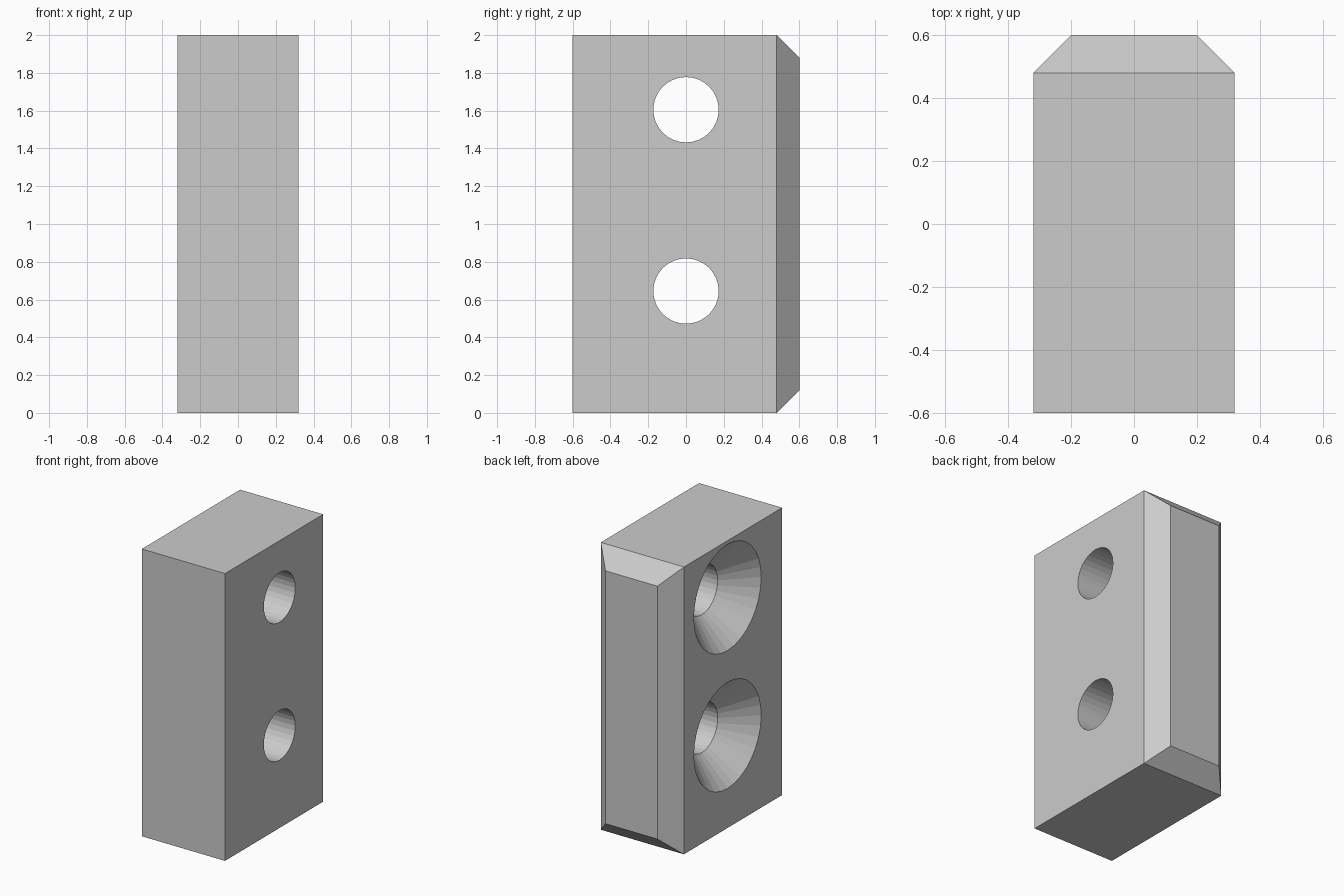
import bpy
import bmesh
from mathutils import Matrix, Vector

old = bpy.data.objects.get("Cube")
if old:
    bpy.data.objects.remove(old, do_unlink=True)

HALF_X, HALF_Y, HEIGHT, CHAMFER = 0.32, 0.6, 2.0, 0.12
HOLE_R, SINK_R, SIDES = 0.173, 0.37, 32
HOLE_HEIGHTS = (0.645, 1.605)

grey = bpy.data.materials.new("plain_grey")
grey.use_nodes = True
colour = (0.6, 0.6, 0.6, 1)
grey.diffuse_color = colour
grey.node_tree.nodes["Principled BSDF"].inputs["Base Color"].default_value = colour


def make_object(name, bm):
    bmesh.ops.recalc_face_normals(bm, faces=bm.faces)
    mesh = bpy.data.meshes.new(name)
    bm.to_mesh(mesh)
    bm.free()
    mesh.materials.append(grey)
    obj = bpy.data.objects.new(name, mesh)
    bpy.context.collection.objects.link(obj)
    return obj


# Block with the four rear edges chamfered
bm = bmesh.new()
bmesh.ops.create_cube(bm, size=1)
bmesh.ops.scale(bm, verts=bm.verts, vec=(2 * HALF_X, 2 * HALF_Y, HEIGHT))
bmesh.ops.translate(bm, verts=bm.verts, vec=(0, 0, HEIGHT / 2))
rear = [e for e in bm.edges if all(v.co.y > 0 for v in e.verts)]
rear_face = [f for f in bm.faces if f.calc_center_median().y > HALF_Y - 0.01][0]
bmesh.ops.inset_region(bm, faces=[rear_face], thickness=CHAMFER, use_even_offset=True)
for v in bm.verts:
    if v.co.y > 0 and abs(v.co.x) > HALF_X - 0.01:
        v.co.y = HALF_Y - CHAMFER
block = make_object("block", bm)


# Countersunk hole cutters, lofted rings along x
def hole_cutter(name, z):
    bm = bmesh.new()
    extra = 0.05
    profile = [(-HALF_X - extra, SINK_R + extra),
               (-HALF_X + SINK_R - HOLE_R, HOLE_R),
               (HALF_X + extra, HOLE_R)]
    rings = []
    for x, radius in profile:
        ring = bmesh.ops.create_circle(bm, segments=SIDES, radius=radius)["verts"]
        bmesh.ops.transform(bm, verts=ring, matrix=Matrix.Translation(Vector((x, 0, z)))
                            @ Matrix.Rotation(1.5707963, 4, "Y"))
        rings.append(ring)
    for a, b in zip(rings, rings[1:]):
        for i in range(SIDES):
            j = (i + 1) % SIDES
            bm.faces.new((a[i], a[j], b[j], b[i]))
    bm.faces.new(rings[0])
    bm.faces.new(rings[-1])
    cutter = make_object(name, bm)
    cutter.hide_render = True
    return cutter


cutters = [hole_cutter("hole_cutter_" + n, z)
           for n, z in zip(("lower", "upper"), HOLE_HEIGHTS)]
for cutter in cutters:
    mod = block.modifiers.new(cutter.name, "BOOLEAN")
    mod.operation = "DIFFERENCE"
    mod.solver = "EXACT"
    mod.object = cutter

# Bake the cuts, then drop the cutters
bpy.context.view_layer.update()
bpy.context.view_layer.objects.active = block
block.select_set(True)
for cutter in cutters:
    bpy.ops.object.modifier_apply(modifier=cutter.name)
for cutter in cutters:
    bpy.data.objects.remove(cutter, do_unlink=True)
